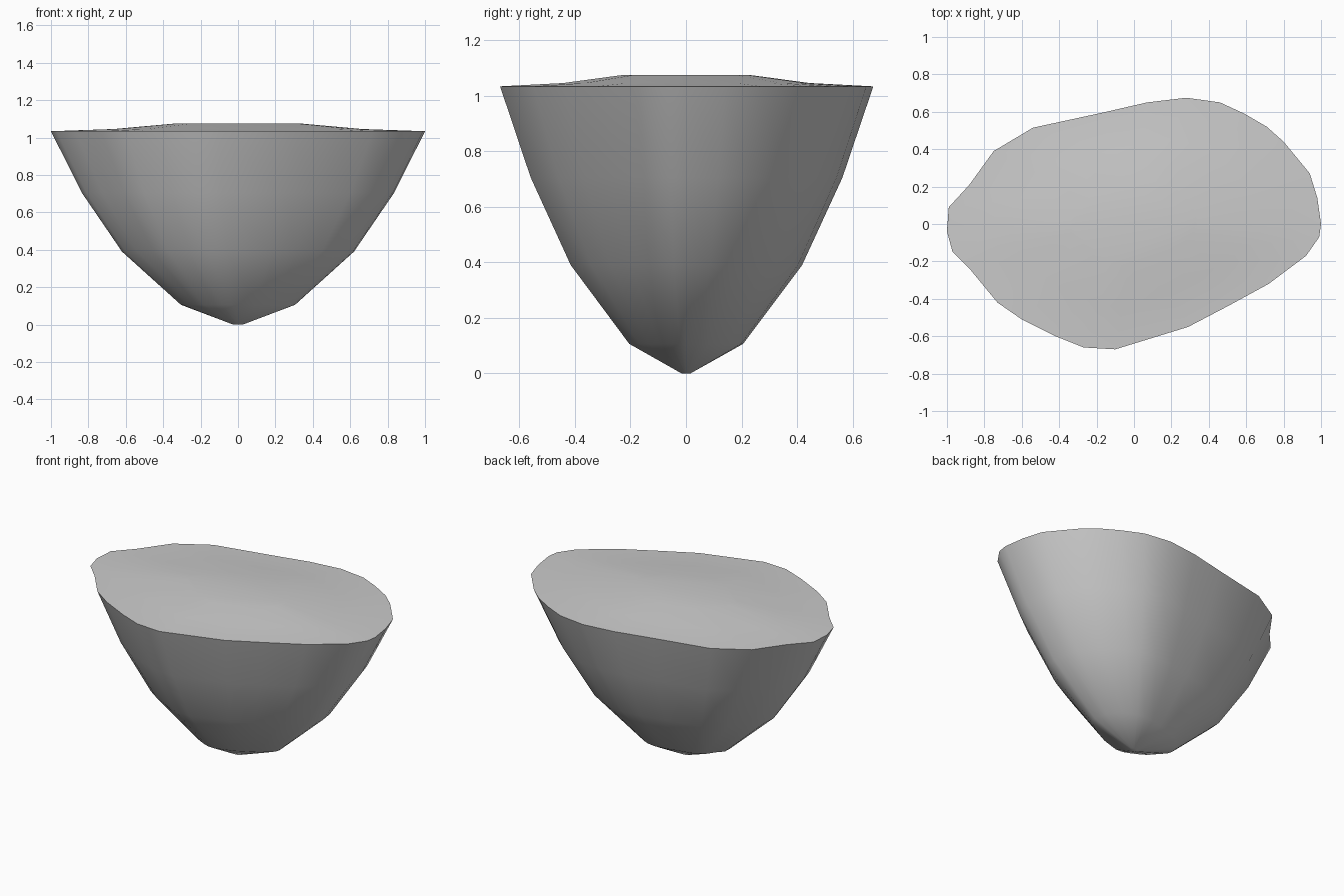
import bpy, bmesh, math

if "Cube" in bpy.data.objects:
    bpy.data.objects.remove(bpy.data.objects["Cube"])

# Irregular rim outline seen from above, clockwise
OUTLINE = [(1.0, 0), (.99, -.07), (.92, -.17), (.72, -.32), (.5, -.44),
           (.29, -.55), (-.1, -.67), (-.27, -.66), (-.42, -.6), (-.6, -.51),
           (-.73, -.42), (-.87, -.25), (-.97, -.15), (-1.0, -.04), (-.99, .09),
           (-.88, .21), (-.75, .39), (-.54, .515), (-.17, .595), (.07, .65),
           (.28, .675), (.46, .65), (.59, .59), (.71, .52), (.8, .44),
           (.94, .27), (.98, .14)]
# Outline scale and height of each ring: tip, sides, rim, low dome on top
RINGS = [(.025, 0), (.305, .106), (.62, .39), (.835, .705), (1, 1.034),
         (.66, 1.046), (.34, 1.075)]

bm = bmesh.new()
rings = [[bm.verts.new((x * s, y * s, z)) for x, y in OUTLINE] for s, z in RINGS]
n = len(OUTLINE)
for a, b in zip(rings, rings[1:]):
    for i in range(n):
        j = (i + 1) % n
        bm.faces.new((a[i], a[j], b[j], b[i]))
# Close the tip and the top
bm.faces.new(rings[0])
bm.faces.new(rings[-1])
bmesh.ops.recalc_face_normals(bm, faces=bm.faces[:])

mesh = bpy.data.meshes.new("rock_base")
bm.to_mesh(mesh)
bm.free()
rock = bpy.data.objects.new("rock_base", mesh)
bpy.context.collection.objects.link(rock)

# Smooth sides with a crisp rim
bpy.context.view_layer.objects.active = rock
rock.select_set(True)
bpy.ops.object.shade_smooth_by_angle(angle=math.radians(50))
